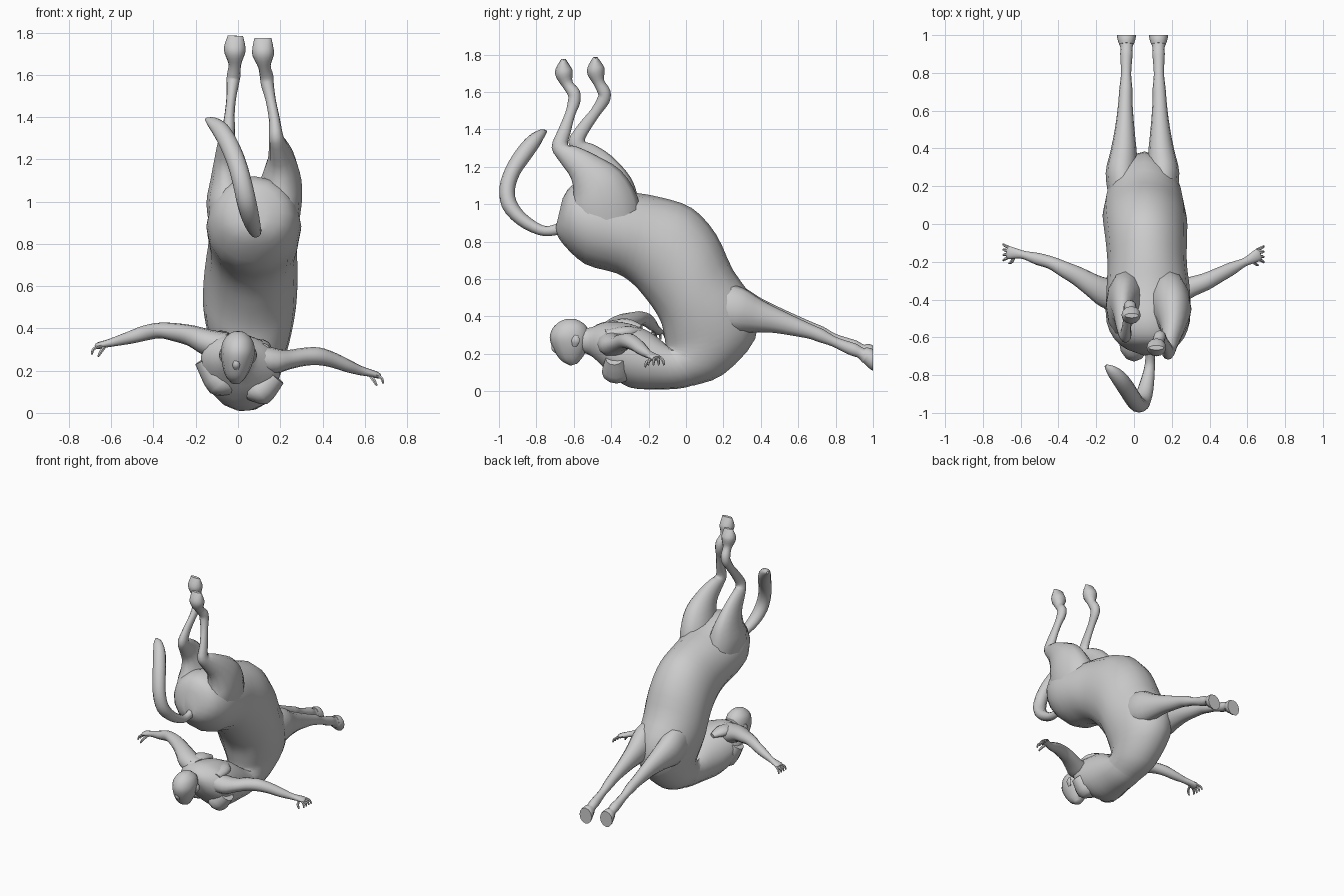
import bpy, bmesh, math
from mathutils import Vector as V

SEG = 16


def skin(name, rings, steps=3):
    """Skin rings of points, smoothing between them with a Catmull-Rom spline."""
    fine = []
    n = len(rings)
    for i in range(n - 1):
        p0, p1, p2, p3 = (rings[max(0, min(n - 1, i + k))] for k in (-1, 0, 1, 2))
        for s in range(steps):
            t = s / steps
            fine.append([0.5 * (2 * b + (c - a) * t + (2 * a - 5 * b + 4 * c - d) * t * t
                                + (3 * b - a - 3 * c + d) * t ** 3)
                         for a, b, c, d in zip(p0, p1, p2, p3)])
    fine.append(rings[-1])
    bm = bmesh.new()
    vs = [[bm.verts.new(p) for p in r] for r in fine]
    m = len(vs[0])
    for r, q in zip(vs, vs[1:]):
        for k in range(m):
            bm.faces.new((r[k], r[(k + 1) % m], q[(k + 1) % m], q[k]))
    bm.faces.new(vs[0])
    bm.faces.new(vs[-1])
    bmesh.ops.recalc_face_normals(bm, faces=bm.faces)
    me = bpy.data.meshes.new(name)
    bm.to_mesh(me)
    bm.free()
    ob = bpy.data.objects.new(name, me)
    bpy.context.collection.objects.link(ob)
    bpy.ops.object.select_all(action='DESELECT')
    ob.select_set(True)
    bpy.context.view_layer.objects.active = ob
    bpy.ops.object.shade_smooth_by_angle(angle=math.radians(50))
    return ob


def ellipse(c, side, norm, seg=SEG):
    return [c + side * math.cos(a) + norm * math.sin(a)
            for a in (2 * math.pi * k / seg for k in range(seg))]


def profile_body(name, stations):
    """Stations: centre x, belly (y, z), back (y, z), half width, roll."""
    rings = []
    for x, ay, az, by, bz, hw, roll in stations:
        a, b = V((x, ay, az)), V((x, by, bz))
        side = V((math.cos(roll), 0, math.sin(roll))) * hw
        norm = (b - a) / 2
        norm = norm + V((-math.sin(roll) * norm.length, 0, 0))
        rings.append(ellipse((a + b) / 2, side, norm))
    return skin(name, rings)


def tube(name, stations, ref=(1, 0, 0), seg=12, steps=3):
    """Stations: x, y, z, radius along ref, radius across it."""
    pts = [V(s[:3]) for s in stations]
    rings = []
    for i, s in enumerate(stations):
        t = (pts[min(i + 1, len(pts) - 1)] - pts[max(i - 1, 0)]).normalized()
        side = V(ref)
        side = (side - t * side.dot(t)).normalized()
        rings.append(ellipse(pts[i], side * s[3], t.cross(side) * s[4], seg))
    return skin(name, rings, steps)


# Horse barrel, rump to chest
profile_body("horse_body", [
    (.08, -.66, 1.03, -.70, .86, .05, 0),
    (.08, -.61, 1.10, -.66, .79, .16, 0),
    (.075, -.50, 1.12, -.54, .68, .22, 0),
    (.075, -.32, 1.07, -.37, .63, .22, 0),
    (.07, -.15, 1.04, -.28, .57, .21, 0),
    (.065, .03, .98, -.21, .49, .215, 0),
    (.06, .16, .84, -.16, .42, .222, 0),
    (.055, .25, .65, -.13, .36, .22, 0),
    (.055, .36, .48, -.115, .29, .20, 0),
    (.055, .37, .28, -.11, .25, .17, 0),
    (.05, .20, .09, -.11, .24, .145, 0),
    (.05, .04, .03, -.12, .26, .13, 0)])

# Human torso, waist to neck
profile_body("torso", [
    (.05, .16, .08, -.10, .24, .13, 0),
    (.05, .00, .02, -.13, .27, .13, -.05),
    (.04, -.15, .01, -.20, .32, .145, -.12),
    (.02, -.30, .02, -.30, .36, .175, -.2),
    (.01, -.40, .09, -.40, .37, .19, -.2),
    (.00, -.46, .15, -.46, .36, .15, -.2),
    (.00, -.51, .19, -.51, .34, .08, -.15),
    (.00, -.56, .21, -.56, .34, .055, 0),
    (.00, -.61, .23, -.60, .34, .05, 0)])

# Head, chin to crown
tube("head", [
    (-.01, -.60, .142, .022, .018), (-.01, -.61, .175, .05, .06),
    (-.005, -.615, .235, .072, .095), (0, -.622, .295, .08, .107),
    (0, -.625, .345, .068, .088), (0, -.63, .378, .035, .045),
    (0, -.63, .386, .008, .01)], steps=4)
tube("nose", [(-.005, -.70, .27, .008, .008), (-.008, -.705, .23, .018, .016),
              (-.008, -.68, .205, .012, .012)], seg=8)
for s in (-1, 1):
    tube("ear", [(s * .07, -.595, .24, .006, .012), (s * .082, -.59, .27, .008, .022),
                 (s * .078, -.585, .30, .005, .01)], seg=8)
    # Chest and shoulder blade muscles
    tube("chest_muscle", [(.01 + s * .03, -.38, .105 - s * .01, .04, .03),
                          (.01 + s * .09, -.37, .12 - s * .02, .08, .07),
                          (.01 + s * .16, -.38, .22 - s * .04, .05, .06)], ref=(0, 1, 0))
    tube("shoulder_blade", [(.01 + s * .06, -.24, .33 - s * .01, .02, .015),
                            (.01 + s * .09, -.32, .335 - s * .02, .055, .035),
                            (.01 + s * .10, -.43, .325 - s * .02, .04, .025)])

# Arms with hands
arms = {
    "left_arm": [(-.06, -.39, .31, .08, .07), (-.15, -.365, .335, .078, .062),
                 (-.22, -.325, .365, .062, .05), (-.30, -.275, .382, .05, .043),
                 (-.37, -.24, .39, .042, .037), (-.44, -.205, .378, .034, .036),
                 (-.51, -.185, .357, .032, .03), (-.58, -.165, .338, .022, .022),
                 (-.62, -.157, .328, .026, .018), (-.66, -.152, .318, .034, .016),
                 (-.672, -.15, .312, .026, .012)],
    "right_arm": [(.08, -.40, .26, .08, .07), (.17, -.39, .245, .076, .062),
                  (.24, -.36, .252, .062, .046), (.31, -.33, .265, .052, .043),
                  (.38, -.305, .268, .046, .042), (.45, -.27, .25, .04, .036),
                  (.52, -.235, .222, .034, .03), (.58, -.205, .20, .023, .022),
                  (.62, -.185, .19, .027, .018), (.655, -.165, .18, .033, .016),
                  (.667, -.16, .175, .026, .012)]}
for name, st in arms.items():
    tube(name, st, ref=(0, 1, 0))
    x, y, z = st[-1][:3]
    s = 1 if x > 0 else -1
    for k in range(4):
        o = (k - 1.5) * .016
        tube("finger", [(x - s * .015, y + o, z + .003, .008, .008),
                        (x + s * .012, y + o * 1.5, z - .01, .008, .008),
                        (x + s * .02, y + o * 1.8, z - .035, .005, .005)],
             ref=(0, 1, 0), seg=6)
    tube("thumb", [(x - s * .04, y - .015, z, .009, .009), (x - s * .025, y - .05, z - .02, .009, .009),
                   (x - s * .01, y - .058, z - .045, .005, .005)], ref=(0, 1, 0), seg=6)

# Hind legs, thigh to hoof
tube("right_hind_leg", [
    (.18, -.42, .86, .10, .19), (.19, -.44, 1.00, .112, .185), (.205, -.475, 1.11, .095, .145),
    (.205, -.55, 1.20, .065, .09), (.19, -.63, 1.265, .044, .06), (.18, -.675, 1.31, .034, .044),
    (.172, -.65, 1.39, .026, .034), (.155, -.62, 1.48, .024, .027), (.14, -.598, 1.55, .03, .033),
    (.135, -.60, 1.595, .032, .034), (.125, -.633, 1.64, .03, .03), (.12, -.65, 1.69, .05, .046),
    (.118, -.655, 1.725, .05, .043), (.118, -.655, 1.775, .04, .012)])
tube("left_hind_leg", [
    (-.03, -.42, .86, .10, .19), (-.045, -.43, 1.00, .105, .18), (-.055, -.43, 1.11, .075, .14),
    (-.06, -.475, 1.21, .05, .09), (-.055, -.54, 1.28, .04, .06), (-.045, -.585, 1.335, .032, .044),
    (-.04, -.545, 1.41, .024, .034), (-.032, -.485, 1.49, .023, .028), (-.025, -.44, 1.56, .03, .034),
    (-.02, -.438, 1.60, .032, .034), (-.015, -.465, 1.65, .03, .03), (-.015, -.48, 1.70, .048, .046),
    (-.015, -.483, 1.735, .05, .043), (-.012, -.485, 1.785, .036, .012)])

# Front legs, shoulder to hoof
for name, s, dz in (("left_front_leg", -1, .012), ("right_front_leg", 1, -.008)):
    path = [(.10, .45, .12, .09, .15), (.11, .27, .435, .085, .125), (.10, .38, .405, .07, .09),
            (.095, .48, .38, .055, .066), (.092, .58, .35, .043, .05), (.09, .67, .322, .036, .038),
            (.088, .72, .303, .034, .036), (.087, .79, .272, .027, .027), (.086, .86, .243, .03, .032),
            (.085, .90, .228, .033, .034), (.085, .935, .212, .032, .03), (.085, .965, .195, .044, .042)]
    path[0] = (.10, .15, .46, .08, .13)
    st = [(.045 + s * x, y, z + dz * min(1, y), w, h) for x, y, z, w, h in path]
    tube(name, st)
    # Hoof, flat at the front plane
    hx = .045 + s * .085
    skin("front_hoof", [
        ellipse(V((hx, .95, .205 + dz)), V((.038, 0, 0)), V((0, .01, .036)), 12),
        ellipse(V((hx, .98, .185 + dz)), V((.048, 0, 0)), V((0, 0, .055)), 12),
        ellipse(V((hx, 1.0, .175 + dz)), V((.05, 0, 0)), V((0, 0, .058)), 12)])

# Tail
tube("tail", [
    (.085, -.64, .885, .03, .035), (.085, -.71, .86, .025, .028), (.08, -.78, .862, .03, .028),
    (.06, -.88, .92, .042, .036), (.04, -.945, 1.0, .046, .042), (.02, -.955, 1.09, .045, .042),
    (-.005, -.925, 1.18, .045, .042), (-.04, -.87, 1.265, .045, .045),
    (-.08, -.815, 1.335, .042, .04), (-.12, -.775, 1.375, .03, .025), (-.15, -.75, 1.39, .008, .008)])
